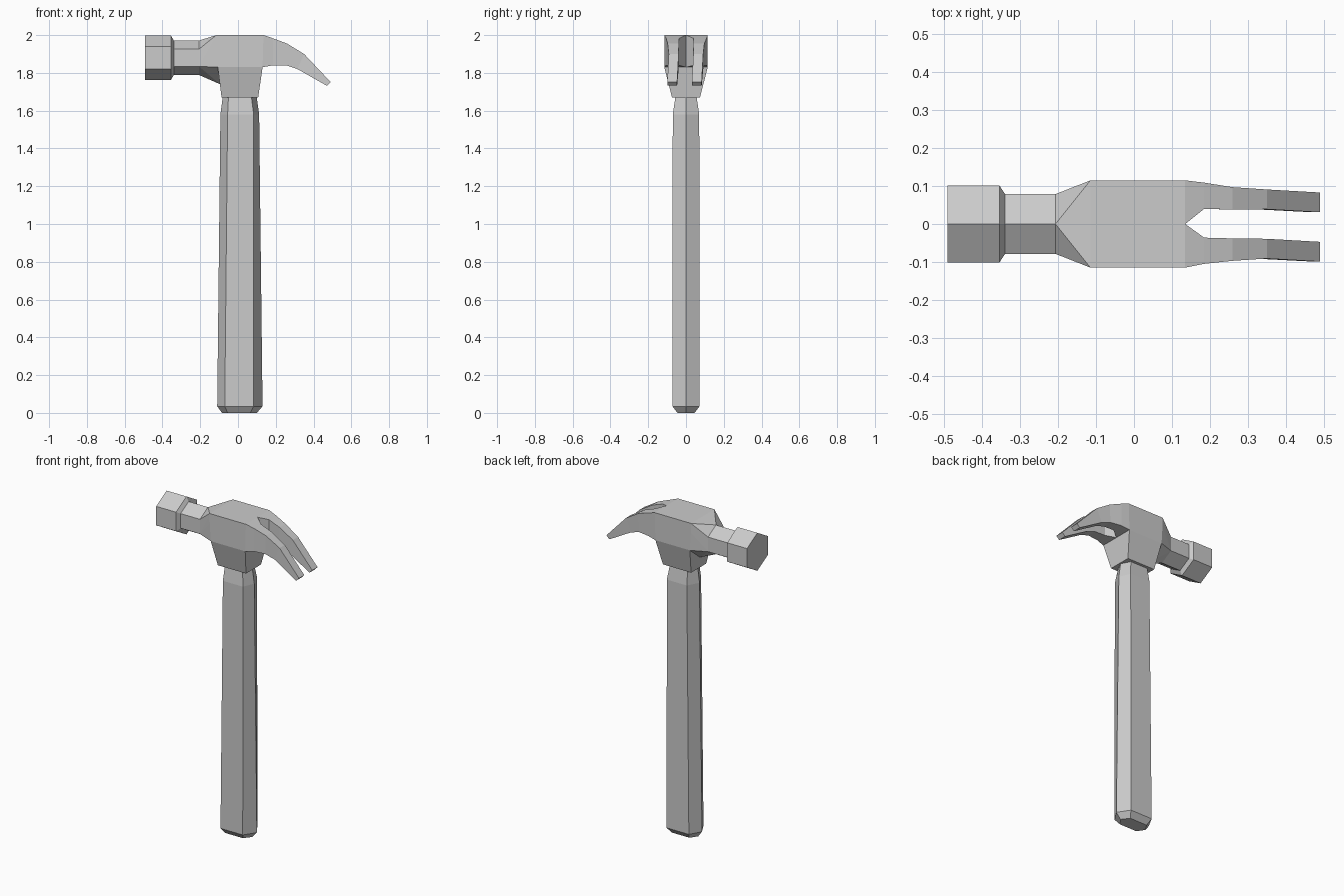
import bpy, bmesh
from math import cos, sin, pi

if "Cube" in bpy.data.objects:
    bpy.data.objects.remove(bpy.data.objects["Cube"])


def finish(name, bm):
    bmesh.ops.recalc_face_normals(bm, faces=bm.faces[:])
    me = bpy.data.meshes.new(name)
    bm.to_mesh(me)
    bm.free()
    ob = bpy.data.objects.new(name, me)
    bpy.context.collection.objects.link(ob)
    return ob


def loft(name, rings, start=True, end=True):
    bm = bmesh.new()
    vs = [[bm.verts.new(p) for p in r] for r in rings]
    n = len(vs[0])
    for a, b in zip(vs, vs[1:]):
        for i in range(n):
            j = (i + 1) % n
            bm.faces.new((a[i], a[j], b[j], b[i]))
    if start:
        bm.faces.new(vs[0])
    if end:
        bm.faces.new(vs[-1])
    return finish(name, bm)


# Handle: flattened hexagonal section (z, left tip, left flat, right flat, right tip, half depth)
def handle_ring(z, x0, x1, x2, x3, y):
    return [(x0, 0, z), (x1, -y, z), (x2, -y, z), (x3, 0, z), (x2, y, z), (x1, y, z)]


loft("handle", [handle_ring(*s) for s in (
    (0.0, -0.085, -0.055, 0.065, 0.10, 0.045),
    (0.035, -0.11, -0.07, 0.083, 0.13, 0.072),
    (1.58, -0.093, -0.055, 0.083, 0.112, 0.07),
    (1.68, -0.08, -0.05, 0.07, 0.098, 0.055))])


# Head block with tapered collar
def rect(z, x0, x1, y):
    return [(x0, -y, z), (x1, -y, z), (x1, y, z), (x0, y, z)]


loft("head_block", [rect(1.67, -0.087, 0.107, 0.074),
                    rect(1.83, -0.107, 0.13, 0.115),
                    rect(2.0, -0.115, 0.135, 0.115)])


# Striking face and neck: hexagonal, point up
def hexagon(x, rad):
    return [(x, rad * 0.865 * sin(i * pi / 3) / 0.866, 1.88 + rad * cos(i * pi / 3))
            for i in range(6)]


loft("striking_face", [hexagon(-0.492, 0.118), hexagon(-0.355, 0.118),
                       hexagon(-0.34, 0.091), hexagon(-0.207, 0.091)], end=False)

# Flare joining neck to block
bm = bmesh.new()
pts = hexagon(-0.207, 0.091) + [(-0.095, 0, 1.74)]
for s in (-1, 1):
    pts += [(-0.115, s * 0.115, 2.0), (-0.114, s * 0.115, 1.94), (-0.107, s * 0.115, 1.83)]
for p in pts:
    bm.verts.new(p)
bmesh.ops.convex_hull(bm, input=bm.verts[:])
finish("neck_flare", bm)

# Claw prongs (top x, top z, bottom x, bottom z, inner y, outer y, centre shift)
stations = [
    (0.135, 2.0, 0.13, 1.83, 0.0, 0.115, 0.0),
    (0.185, 1.983, 0.185, 1.84, 0.038, 0.107, 0.002),
    (0.26, 1.955, 0.255, 1.84, 0.038, 0.097, 0.0),
    (0.35, 1.90, 0.315, 1.82, 0.039, 0.091, 0.0),
    (0.49, 1.752, 0.47, 1.732, 0.039, 0.091, -0.008)]
for name, s in (("claw_front", -1), ("claw_back", 1)):
    loft(name, [[(tx, s * a + c, tz), (tx, s * b + c, tz),
                 (bx, s * b + c, bz), (bx, s * a + c, bz)]
                for tx, tz, bx, bz, a, b, c in stations], start=False)
